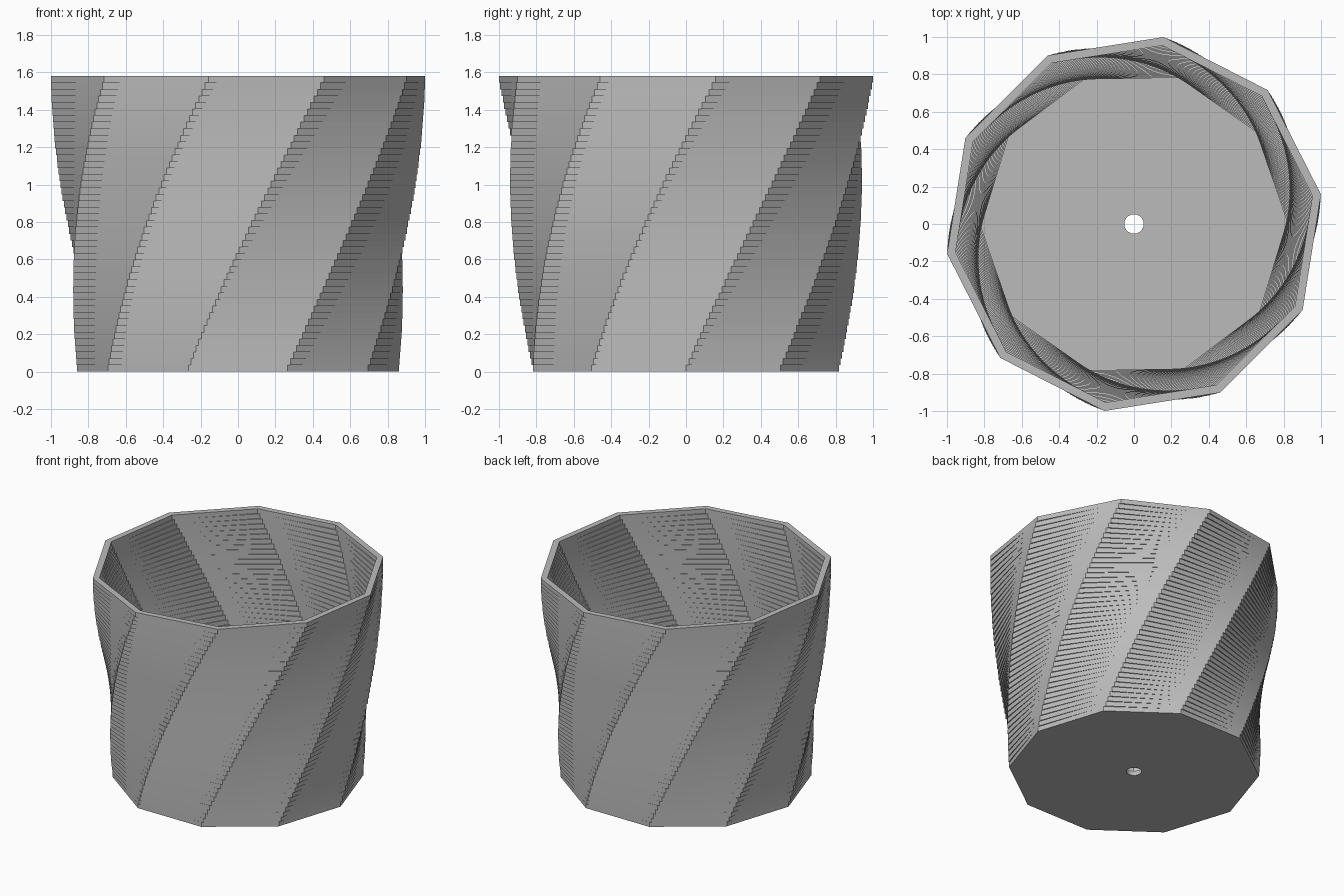
import bpy, bmesh
from math import radians, sin, cos, pi

cube = bpy.data.objects.get("Cube")
if cube:
    bpy.data.objects.remove(cube)

SIDES, LAYERS = 10, 45
HEIGHT, TWIST = 1.58, radians(45)
R_BOTTOM, R_TOP, WALL = 0.86, 1.012, 0.046
HOLE = 0.052
STEP = HEIGHT / LAYERS

grey = bpy.data.materials.new("plain grey")
grey.use_nodes = True
colour = (0.5, 0.5, 0.5, 1)
grey.diffuse_color = colour
grey.node_tree.nodes["Principled BSDF"].inputs["Base Color"].default_value = colour


def polygon(radius, turn, split=1):
    """Points of the regular polygon, each side cut into equal angles."""
    count, half = SIDES * split, pi / SIDES
    points = []
    for k in range(count):
        a = 2 * pi * k / count
        r = radius * cos(half) / cos(a % (2 * half) - half) if k % split else radius
        points.append((r * cos(a + turn), r * sin(a + turn)))
    return points


def circle(radius, count):
    return [(radius * cos(2 * pi * k / count), radius * sin(2 * pi * k / count))
            for k in range(count)]


def add_slab(bm, outer, inner, low, high):
    """One flat ring-shaped slab between two outlines."""
    loops = [[bm.verts.new((x, y, z)) for x, y in outline]
             for outline, z in ((outer, low), (outer, high), (inner, high), (inner, low))]
    n = len(outer)
    for j in range(4):
        a, b = loops[j], loops[(j + 1) % 4]
        for k in range(n):
            m = (k + 1) % n
            bm.faces.new((a[k], a[m], b[m], b[k]))


def finish(bm, name):
    mesh = bpy.data.meshes.new(name)
    bm.to_mesh(mesh)
    bm.free()
    mesh.materials.append(grey)
    bpy.context.collection.objects.link(bpy.data.objects.new(name, mesh))


# Floor slab with a round drain hole
bm = bmesh.new()
add_slab(bm, polygon(R_BOTTOM, 0, 4), circle(HOLE, SIDES * 4), 0, STEP)
finish(bm, "floor")

# Wall of stacked slabs, each turned and widened a little more
bm = bmesh.new()
for i in range(1, LAYERS):
    t = i / (LAYERS - 1)
    radius = R_BOTTOM + (R_TOP - R_BOTTOM) * t
    add_slab(bm, polygon(radius, TWIST * t), polygon(radius - WALL, TWIST * t),
             i * STEP, (i + 1) * STEP)
finish(bm, "twisted_wall")
